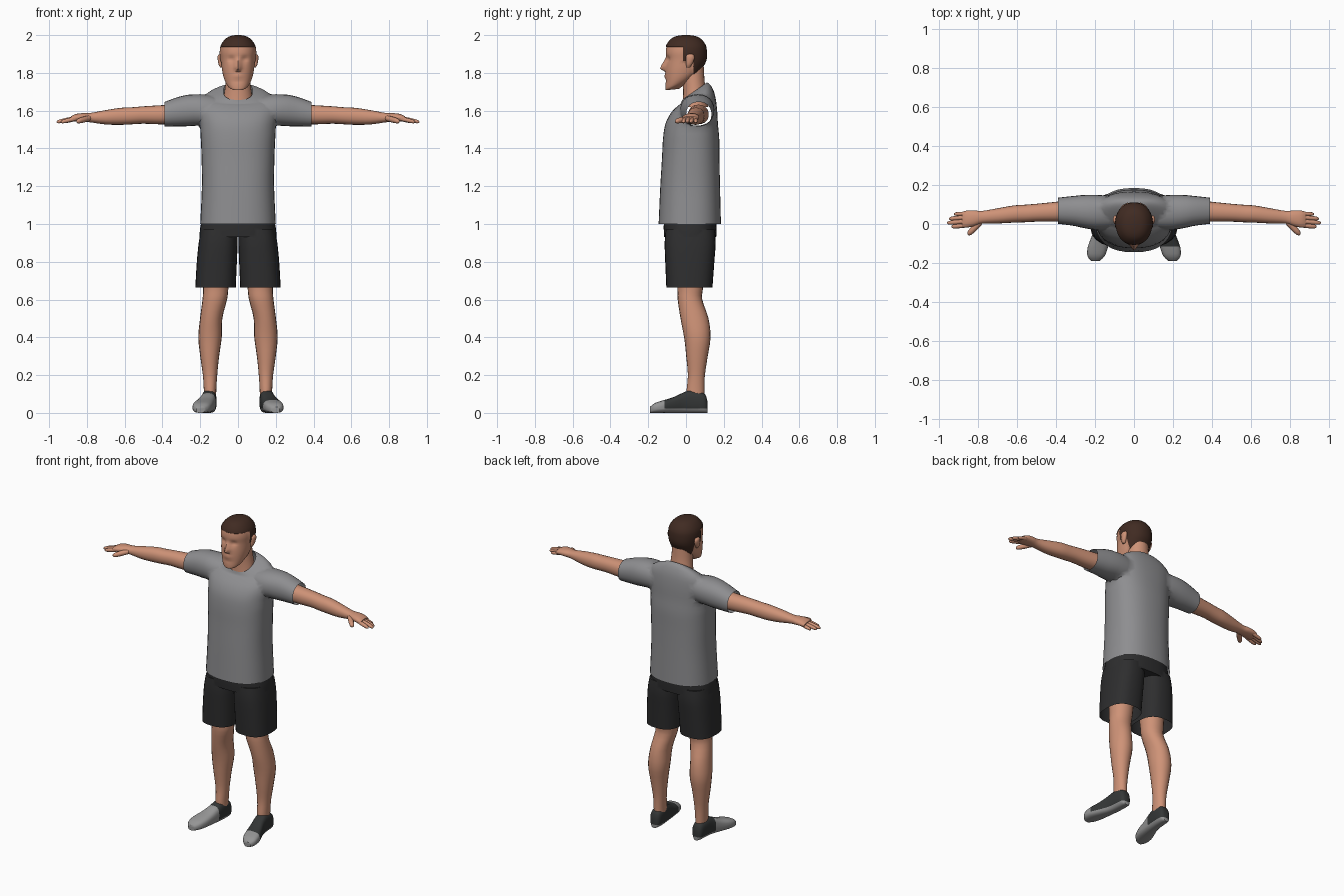
import bpy, bmesh, math
from mathutils import Vector as V

if "Cube" in bpy.data.objects:
    bpy.data.objects.remove(bpy.data.objects["Cube"])


def material(name, r, g, b):
    m = bpy.data.materials.new(name)
    m.diffuse_color = (r, g, b, 1)
    m.use_nodes = True
    m.node_tree.nodes["Principled BSDF"].inputs["Base Color"].default_value = m.diffuse_color
    return m


SKIN = material("skin", 0.62, 0.29, 0.185)
SHIRT = material("shirt_grey", 0.27, 0.27, 0.28)
SHORTS = material("shorts_black", 0.027, 0.027, 0.028)
HAIR = material("hair_brown", 0.052, 0.024, 0.016)
SHOE_DARK = material("shoe_black", 0.035, 0.038, 0.038)
SHOE_GREY = material("shoe_grey", 0.30, 0.30, 0.30)


# A section is (centre, half-axis u, half-axis v)
def Z(z, cy, rx, ry, slope=0, cx=0):
    return V((cx, cy, z)), V((rx, 0, 0)), V((0, ry, ry * slope))


def X(x, cy, cz, ry, rz):
    return V((x, cy, cz)), V((0, ry, 0)), V((0, 0, rz))


def Y(y, cx, w, h):
    return V((cx, y, h / 2)), V((w, 0, 0)), V((0, 0, h / 2))


def spline(a, b, c, d, t):
    return 0.5 * (2 * b + (c - a) * t + (2 * a - 5 * b + 4 * c - d) * t * t
                  + (3 * b - a - 3 * c + d) * t ** 3)


def loft(name, secs, mat, n=24, p=2.0, steps=3, cap=True, side=1):
    """Skin superellipse sections, smoothly interpolated; side=-1 mirrors in x."""
    rows, last = [], len(secs) - 1
    for i in range(last):
        q = [secs[max(0, min(last, i + k))] for k in (-1, 0, 1, 2)]
        for s in range(steps):
            rows.append([spline(*[e[j] for e in q], s / steps) for j in range(3)])
    rows.append(secs[-1])
    bm = bmesh.new()
    rings = []
    for c, u, v in rows:
        ring = []
        for k in range(n):
            a = 2 * math.pi * k / n
            ca, sa = math.cos(a), math.sin(a)
            co = (c + u * math.copysign(abs(ca) ** (2 / p), ca)
                  + v * math.copysign(abs(sa) ** (2 / p), sa))
            ring.append(bm.verts.new((co.x * side, co.y, co.z)))
        rings.append(ring)
    for r0, r1 in zip(rings, rings[1:]):
        for k in range(n):
            bm.faces.new((r0[k], r0[(k + 1) % n], r1[(k + 1) % n], r1[k]))
    if cap:
        bm.faces.new(rings[0])
        bm.faces.new(rings[-1])
    bmesh.ops.recalc_face_normals(bm, faces=bm.faces)
    me = bpy.data.meshes.new(name)
    bm.to_mesh(me)
    bm.free()
    me.materials.append(mat)
    ob = bpy.data.objects.new(name, me)
    bpy.context.collection.objects.link(ob)
    return ob


def edit(ob, fn):
    bm = bmesh.new()
    bm.from_mesh(ob.data)
    fn(bm)
    bm.to_mesh(ob.data)
    bm.free()


def cut(bm, co, no):
    bmesh.ops.bisect_plane(bm, geom=bm.verts[:] + bm.edges[:] + bm.faces[:],
                           plane_co=co, plane_no=no)


def union(ob, others):
    for o in others:
        m = ob.modifiers.new("union", 'BOOLEAN')
        m.operation, m.solver, m.object = 'UNION', 'EXACT', o
    bpy.context.view_layer.update()
    ev = ob.evaluated_get(bpy.context.evaluated_depsgraph_get())
    me = bpy.data.meshes.new_from_object(ev)
    ob.modifiers.clear()
    ob.data = me
    for o in others:
        bpy.data.objects.remove(o)


def drop(bm, rule):
    bm.normal_update()
    bad = [f for f in bm.faces if rule(f.calc_center_median(), f.normal)]
    bmesh.ops.delete(bm, geom=bad, context='FACES')


# T-shirt: body and sleeves united, then opened at hem, cuffs and collar
shirt = loft("shirt", [
    Z(1.0, .02, .2, .165), Z(1.2, .022, .191, .158), Z(1.35, .025, .193, .152),
    Z(1.45, .027, .197, .149), Z(1.53, .03, .203, .139), Z(1.6, .042, .21, .122, .1),
    Z(1.655, .055, .2, .098, .3), Z(1.685, .052, .15, .08, .6),
    Z(1.703, .045, .078, .066, .7)], SHIRT, 36, 2.4)
sleeves = [loft("sleeve", [
    X(.1, .06, 1.6, .08, .07), X(.2, .06, 1.605, .093, .085), X(.3, .067, 1.597, .078, .08),
    X(.39, .068, 1.581, .067, .065)], SHIRT, 24, 2.2, side=s) for s in (1, -1)]
union(shirt, sleeves)


def finish_shirt(bm):
    drop(bm, lambda c, n: (c.z < 1.005 and n.z < -.9) or (abs(c.x) > .385 and abs(n.x) > .95)
         or (abs(c.x) < .03 and c.z > 1.68 and .02 < c.y < .07))
    seam = [v for v in bm.verts if .16 < abs(v.co.x) < .25 and v.co.z > 1.48]
    for _ in range(3):
        bmesh.ops.smooth_vert(bm, verts=seam, factor=.4, use_axis_x=True,
                              use_axis_y=True, use_axis_z=True)


edit(shirt, finish_shirt)

# Shorts: hips and two open trouser legs
shorts = loft("shorts", [Z(.93, .022, .204, .138), Z(.98, .022, .2, .14),
                         Z(1.05, .022, .185, .138)], SHORTS, 36, 2.5)
union(shorts, [loft("shorts_leg", [
    Z(.663, .018, .107, .122, 0, .119), Z(.8, .02, .106, .13, 0, .112),
    Z(.9, .022, .103, .135, 0, .105), Z(.97, .022, .096, .13, 0, .1)],
    SHORTS, 28, 2.6, side=s) for s in (1, -1)])
edit(shorts, lambda bm: drop(bm, lambda c, n: abs(n.z) > .9 and (c.z < .67 or c.z > 1.045)))

for s, word in ((1, "left"), (-1, "right")):
    # Bare leg
    loft(word + "_leg", [
        Z(.78, .02, .075, .08, 0, .115), Z(.66, .022, .067, .068, 0, .118),
        Z(.6, .021, .065, .065, 0, .123), Z(.5, .045, .059, .074, 0, .142),
        Z(.4, .06, .062, .07, 0, .148), Z(.3, .058, .05, .057, 0, .15),
        Z(.2, .055, .038, .045, 0, .148), Z(.12, .05, .033, .047, 0, .148),
        Z(.07, .05, .033, .047, 0, .148)], SKIN, 20, 2.1, cap=False, side=s)

    # Shoe with grey sole and toe, black upper
    shoe = loft(word + "_shoe", [
        Y(.114, .15, .018, .06), Y(.1, .15, .033, .1), Y(.06, .151, .038, .116),
        Y(.02, .154, .039, .12), Y(-.02, .16, .041, .105), Y(-.07, .173, .047, .082),
        Y(-.12, .186, .052, .067), Y(-.165, .195, .044, .052), Y(-.19, .199, .022, .032)],
        SHOE_DARK, 24, 2.8, side=s)
    shoe.data.materials.append(SHOE_GREY)
    toe = -.115 if s > 0 else -.02

    def paint_shoe(bm):
        cut(bm, (0, 0, .022), (0, 0, 1))
        cut(bm, (0, toe, 0), (0, 1, 0))
        for f in bm.faces:
            c = f.calc_center_median()
            f.material_index = int(c.z < .022 or c.y < toe)

    edit(shoe, paint_shoe)

    # Arm running into the palm
    loft(word + "_arm", [
        X(.35, .066, 1.58, .054, .052), X(.42, .062, 1.578, .05, .05),
        X(.5, .058, 1.577, .046, .046), X(.56, .054, 1.573, .045, .045),
        X(.62, .051, 1.57, .044, .045), X(.7, .042, 1.565, .039, .038),
        X(.78, .035, 1.563, .032, .025), X(.82, .03, 1.564, .04, .023),
        X(.86, .025, 1.562, .044, .02), X(.885, .022, 1.557, .04, .013)], SKIN, 20, 2.2, side=s)

    # Fingers and thumb: base, tip, radius
    for name, a, b, r in (
            ("index_finger", (.86, -.006, 1.558), (.938, -.014, 1.54), .0115),
            ("middle_finger", (.865, .014, 1.56), (.96, .005, 1.54), .0115),
            ("ring_finger", (.865, .034, 1.558), (.95, .027, 1.54), .011),
            ("little_finger", (.86, .053, 1.555), (.925, .051, 1.54), .01),
            ("thumb", (.79, .01, 1.56), (.853, -.055, 1.543), .015)):
        a, b = V(a), V(b)
        u = (b - a).cross(V((0, 0, 1))).normalized()
        loft(word + "_" + name, [(a.lerp(b, t), u * r * k, V((0, 0, r * k))) for t, k in
                                 ((0, 1), (.5, 1.05), (.88, .85), (1, .3))], SKIN, 10, steps=2, side=s)

    # Ear
    loft(word + "_ear", [Z(1.828, .012, .006, .008, 0, .087), Z(1.845, .016, .012, .016, 0, .091),
                         Z(1.875, .022, .014, .023, 0, .094), Z(1.893, .022, .012, .02, 0, .094),
                         Z(1.9, .022, .004, .01, 0, .092)], SKIN, 14, side=s)

# Neck
loft("neck", [Z(1.62, .05, .085, .068), Z(1.7, .046, .072, .061), Z(1.76, .04, .065, .058),
              Z(1.83, .035, .06, .06)], SKIN, 24, cap=False)

# Head with sculpted face, and hair painted above a cut hairline
head = loft("head", [
    Z(1.712, -.07, .026, .033, .1), Z(1.735, -.045, .055, .064, .35),
    Z(1.775, -.02, .075, .089, .3), Z(1.82, -.01, .085, .099, .15), Z(1.87, 0, .09, .105),
    Z(1.91, 0, .093, .107), Z(1.945, 0, .087, .101), Z(1.975, 0, .066, .079),
    Z(1.99, 0, .042, .052), Z(1.996, 0, .014, .018)], SKIN, 60, 2.15, 4)
head.data.materials.append(HAIR)


def bump(d, w):
    return math.exp(-(d / w) ** 2)


def sculpt_head(bm):
    for v in bm.verts:
        x, y, z = v.co
        if y > -.03:
            continue
        nose = max(0, min((1.885 - z) / .06, (z - 1.805) / .018, 1))
        v.co.y += (.012 * bump(abs(x) - .035, .018) * bump(z - 1.872, .015)   # eye sockets
                   - .032 * nose * bump(x, .011 + .006 * nose)                # nose
                   - .006 * bump(x, .025) * bump(z - 1.782, .01)              # lips
                   + .005 * bump(x, .03) * bump(z - 1.757, .008))             # chin crease
    for co, no in (((0, 0, 1.938), (0, 0, 1)), ((0, 0, 1.862), (0, 0, 1)),
                   ((0, -.015, 0), (0, 1, 0)), ((0, .038, 0), (0, 1, 0)),
                   ((0, 0, 1.795), (0, 0, 1))):
        cut(bm, co, no)
    bm.normal_update()
    hair = set()
    for f in bm.faces:
        c = f.calc_center_median()
        if c.z > 1.938 or (c.z > 1.862 and c.y > -.015) or (c.z > 1.795 and c.y > .038):
            f.material_index = 1
            hair.update(f.verts)
    for v in hair:
        v.co += v.normal * .004


edit(head, sculpt_head)

# Smooth shading with crisp cuffs and soles
bpy.ops.object.select_all(action='SELECT')
bpy.context.view_layer.objects.active = head
bpy.ops.object.shade_smooth_by_angle(angle=math.radians(45))
